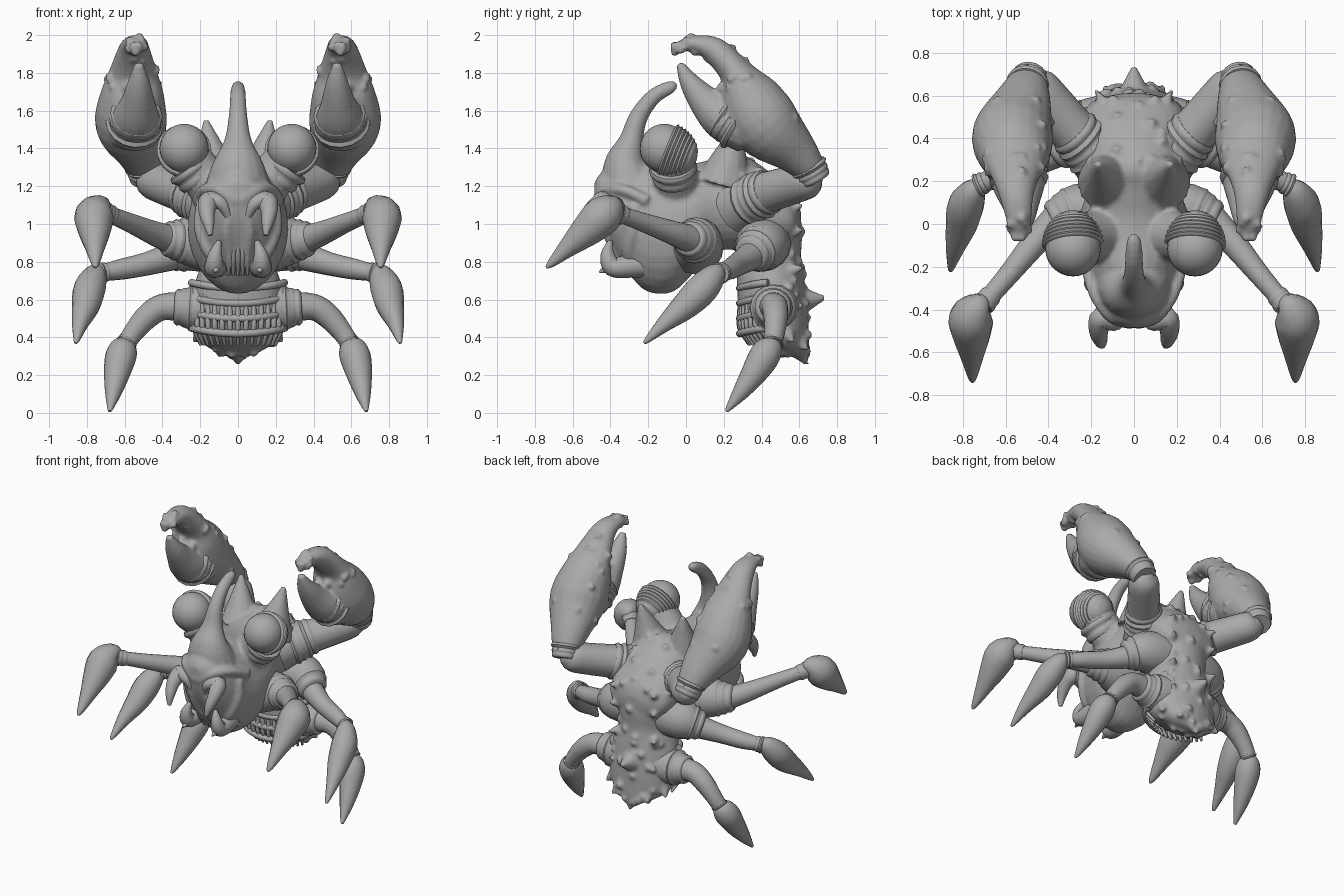
import bpy, bmesh, math, random
from mathutils import Vector, Matrix

random.seed(4)
if "Cube" in bpy.data.objects:
    bpy.data.objects.remove(bpy.data.objects["Cube"])

shell = bpy.data.materials.new("shell grey")
shell.use_nodes = True
shell.diffuse_color = (0.4, 0.4, 0.4, 1)
for node in shell.node_tree.nodes:
    if node.type == 'BSDF_PRINCIPLED':
        node.inputs["Base Color"].default_value = shell.diffuse_color

X, Y, Z = Vector((1, 0, 0)), Vector((0, 1, 0)), Vector((0, 0, 1))


def spline(rows, sub):
    """Smooth rows of (x, y, z, radius, second radius)."""
    rows = [list(r) + [r[3]] * (5 - len(r)) for r in rows]
    out = []
    for i in range(len(rows) - 1):
        a, b, c, d = (rows[max(i - 1, 0)], rows[i], rows[i + 1],
                      rows[min(i + 2, len(rows) - 1)])
        for k in range(sub):
            t = k / sub
            out.append([q + (r - p) * t / 2 + (p - 2.5 * q + 2 * r - s / 2) * t * t
                        + (1.5 * (q - r) + (s - p) / 2) * t ** 3
                        for p, q, r, s in zip(a, b, c, d)])
    return out + [rows[-1]]


def loft(bm, rows, ref=Z, axis=None, seg=16, sub=4):
    """Skin elliptical rings along a smooth path and return the side faces."""
    pts = spline(rows, sub)
    rings, faces = [], []
    for i, p in enumerate(pts):
        c = Vector(p[:3])
        t = axis or (Vector(pts[min(i + 1, len(pts) - 1)][:3])
                     - Vector(pts[max(i - 1, 0)][:3])).normalized()
        u = (ref - t * ref.dot(t)).normalized()
        v = t.cross(u)
        ra, rb = max(p[3], 0.004), max(p[4], 0.004)
        rings.append([bm.verts.new(c + u * ra * math.cos(w) + v * rb * math.sin(w))
                      for w in (math.tau * k / seg for k in range(seg))])
    for a, b in zip(rings, rings[1:]):
        for k in range(seg):
            n = (k + 1) % seg
            faces.append(bm.faces.new((a[k], a[n], b[n], b[k])))
    bm.faces.new(rings[0][::-1])
    bm.faces.new(rings[-1])
    bm.normal_update()
    return faces


def cuff(bm, p, q, r0, r1, folds, ref=Z):
    """Loose, uneven wrinkled skin around a joint."""
    n = folds * 2
    rows = []
    for i in range(n + 1):
        t = i / n
        c = Vector(p).lerp(Vector(q), t)
        fold = random.uniform(1.02, 1.08) if i % 2 else random.uniform(.94, .99)
        rows.append((*c, (r0 + (r1 - r0) * t) * fold))
    loft(bm, rows, ref, sub=2)


def bumps(bm, faces, count, size):
    spots = [f.calc_center_median() for f in random.sample(faces, min(count, len(faces)))]
    for s in spots:
        bmesh.ops.create_icosphere(bm, subdivisions=2, radius=size * random.uniform(0.7, 1.2),
                                   matrix=Matrix.Translation(s))


def spike(bm, base, tip, r):
    ref = Z if abs((Vector(tip) - Vector(base)).normalized().z) < 0.8 else X
    mid = Vector(base).lerp(Vector(tip), 0.55)
    loft(bm, [(*base, r), (*mid, r * 0.5), (*tip, r * 0.1)], ref, seg=12)


def finish(bm, name, mirror=False, voxel=0):
    bmesh.ops.recalc_face_normals(bm, faces=bm.faces)
    mesh = bpy.data.meshes.new(name)
    bm.to_mesh(mesh)
    bm.free()
    mesh.materials.append(shell)
    obj = bpy.data.objects.new(name, mesh)
    bpy.context.collection.objects.link(obj)
    bpy.ops.object.select_all(action='DESELECT')
    obj.select_set(True)
    bpy.context.view_layer.objects.active = obj
    bpy.ops.object.shade_smooth_by_angle(angle=math.radians(50))
    if voxel:
        fuse = obj.modifiers.new("fuse", 'REMESH')
        fuse.mode, fuse.voxel_size, fuse.use_smooth_shade = 'VOXEL', voxel, True
        soft = obj.modifiers.new("soften", 'SMOOTH')
        soft.factor, soft.iterations = 0.5, 3
    if mirror:
        obj.modifiers.new("mirror", 'MIRROR').use_mirror_merge = False


# Head and thorax, fused with the horn, abdomen, eye stalks and back spikes
bm = bmesh.new()
trunk = loft(bm, [(0, -.485, 1.17, .04, .05), (0, -.45, 1.13, .12, .14), (0, -.37, 1.07, .175, .24),
                  (0, -.29, 1.02, .21, .3), (0, -.2, .99, .235, .35), (0, -.07, .98, .265, .34),
                  (0, .04, 1.03, .255, .29), (0, .16, 1.1, .22, .25), (0, .28, 1.12, .24, .255),
                  (0, .45, 1.06, .25, .21), (0, .57, 1.02, .2, .13), (0, .61, 1.01, .06, .05)],
             X, Y, seg=28)
bumps(bm, [f for f in trunk if f.calc_center_median().y > .3 and f.calc_center_median().z > 1.1], 18, .024)
loft(bm, [(0, -.28, 1.15, .19, .18), (0, -.32, 1.31, .14, .12), (0, -.29, 1.44, .074, .066),
          (0, -.25, 1.57, .05), (0, -.17, 1.675, .042), (0, -.08, 1.725, .034),
          (0, -.045, 1.735, .012)], X)
back = loft(bm, [(0, .42, 1.15, .14, .12), (0, .43, .98, .21, .18), (0, .44, .82, .19, .17),
                 (0, .45, .68, .23, .18), (0, .465, .52, .25, .18), (0, .5, .4, .22, .15),
                 (0, .56, .33, .13, .09), (0, .59, .3, .05, .04)], X, -Z, seg=28)
bumps(bm, [f for f in back if f.calc_center_median().y > 0.5], 45, .025)
spike(bm, (0, .57, .59), (0, .74, .61), .1)
spike(bm, (0, .58, .36), (0, .645, .25), .07)
for s in (1, -1):
    spike(bm, (s * .12, .2, 1.22), (s * .17, .28, 1.55), .15)
    spike(bm, (s * .1, .57, .4), (s * .14, .65, .33), .06)
    spike(bm, (s * .18, .52, .44), (s * .24, .57, .37), .06)
    for z in (.55, .75, .95, 1.08):
        spike(bm, (s * .13, .53, z), (s * .18, .63, z + .02), .05)
    loft(bm, [(s * .1, -.04, 1.15, .13), (s * .2, -.06, 1.27, .12), (s * .28, -.07, 1.37, .12)], Y)
    # brow and cheek ridges
    loft(bm, [(s * .01, -.475, 1.12, .02), (s * .1, -.43, 1.18, .035), (s * .18, -.33, 1.18, .03),
              (s * .22, -.2, 1.12, .03)], Z)
    loft(bm, [(s * .195, -.27, 1.1, .03), (s * .195, -.28, .98, .04), (s * .15, -.3, .86, .04),
              (s * .09, -.3, .76, .02)], X)
    loft(bm, [(s * .03, -.46, 1.1, .02), (s * .06, -.43, .98, .025), (s * .055, -.39, .9, .03),
              (s * .04, -.33, .77, .02)], X)
finish(bm, "body", voxel=.013)

# Mouth bristles between the jaws
bm = bmesh.new()
for i in range(-2, 3):
    x = i * .025
    loft(bm, [(x, -.39, .92, .012), (x, -.37, .83, .014), (x, -.31, .73, .008)], X, seg=8)
finish(bm, "mouth_bristles")

# Ribbed belly: broad cross bands and fine upright ridges
bm = bmesh.new()
for i in range(4):
    z = .42 + i * .08
    rows = []
    for k in range(-5, 6):
        a = k * .28
        rows.append((.25 * math.sin(a), .465 - .18 * math.cos(a), z + .03 * math.sin(a) ** 2, .02))
    loft(bm, rows, Z, seg=10, sub=2)
for k in range(-7, 8):
    a = k * .17
    x, y = .25 * math.sin(a), .465 - .18 * math.cos(a)
    loft(bm, [(x * .85, y + .05, .36, .008), (x, y, .45, .014), (x, y, .54, .014),
              (x, y, .63, .008)], X, seg=8)
finish(bm, "belly_ribs")

# Tusks
bm = bmesh.new()
loft(bm, [(.05, -.45, 1.04, .02), (.09, -.465, 1.11, .035), (.15, -.44, 1.12, .055),
          (.165, -.5, 1.07, .045), (.155, -.55, 1, .03), (.147, -.57, .94, .012)], Y)
loft(bm, [(.1, -.2, .79, .07), (.12, -.31, .775, .06), (.125, -.39, .775, .052),
          (.12, -.415, .84, .037), (.1, -.4, .91, .012)], X)
spike(bm, (.12, -.38, .78), (.115, -.46, .745), .045)
finish(bm, "tusks", mirror=True)

# Eyeballs, and wrinkled lids that wrap them from behind and below
bm = bmesh.new()
bmesh.ops.create_uvsphere(bm, u_segments=28, v_segments=16, radius=.13,
                          matrix=Matrix.Translation((.285, -.115, 1.4)))
finish(bm, "eyeballs", mirror=True)
bm = bmesh.new()
rows = []
for i in range(17):
    t = i / 16
    c = Vector((.295, .055, 1.335)).lerp(Vector((.285, -.1, 1.395)), t)
    rows.append((*c, .141 * math.sqrt(1 - (1 - t) ** 2) * (1.03 if i % 2 else .96)))
loft(bm, rows, Z, seg=24, sub=2)
cuff(bm, (.2, -.06, 1.23), (.26, -.07, 1.31), .11, .125, 2, Y)
finish(bm, "eyelids", mirror=True)

# Claws: palm with long upper finger, and short lower finger
bm = bmesh.new()
palm = loft(bm, [(.49, .7, 1.24, .05), (.495, .665, 1.285, .09, .08), (.52, .57, 1.39, .135, .125),
                 (.565, .42, 1.53, .19, .185), (.56, .33, 1.68, .17, .16), (.555, .265, 1.8, .13, .09),
                 (.55, .15, 1.92, .085, .07), (.54, .04, 1.955, .062, .042),
                 (.535, -.04, 1.935, .048, .028), (.535, -.07, 1.92, .025, .014)], X, seg=22)
bumps(bm, [f for f in palm if f.calc_center_median().z > 1.4], 34, .02)
loft(bm, [(.55, .33, 1.5, .15, .13), (.54, .2, 1.56, .13, .12), (.53, .1, 1.65, .09, .088),
          (.525, .02, 1.75, .06, .055), (.525, -.035, 1.85, .022, .02)], X)
for x, y, z in ((.5, .19, 1.7), (.58, .19, 1.72), (.55, .12, 1.88)):
    bmesh.ops.create_icosphere(bm, subdivisions=2, radius=.03, matrix=Matrix.Translation((x, y, z)))
finish(bm, "claws", mirror=True, voxel=.012)

# Claw arms with shoulder and elbow folds
bm = bmesh.new()
loft(bm, [(.12, .28, 1.1, .16), (.26, .41, 1.16, .115), (.37, .54, 1.2, .105),
          (.46, .65, 1.235, .095), (.49, .7, 1.255, .04)], Z)
cuff(bm, (.18, .33, 1.12), (.29, .44, 1.175), .138, .115, 4)
cuff(bm, (.485, .69, 1.23), (.5, .645, 1.31), .08, .1, 3, X)
cuff(bm, (.55, .29, 1.52), (.535, .19, 1.59), .148, .125, 3, X)
spike(bm, (.48, .66, 1.27), (.5, .745, 1.32), .05)
finish(bm, "claw_arms", mirror=True)


def leg(name, hip, shin, foot):
    bm = bmesh.new()
    loft(bm, hip, Z)
    loft(bm, shin, Z)
    a, b = Vector(hip[-2][:3]), Vector(hip[-1][:3])
    cuff(bm, a.lerp(b, .1), b.lerp(a, -.2), hip[-2][3] * .97, hip[-1][3], 3)
    a, b = Vector(shin[-2][:3]), Vector(shin[-1][:3])
    cuff(bm, a.lerp(b, .7), a.lerp(b, 1.05), .05, .056, 2)
    finish(bm, name, mirror=True)
    bm = bmesh.new()
    loft(bm, foot, X, seg=14, sub=3)
    finish(bm, name.replace("legs", "feet"), mirror=True)


# Walking legs
leg("front_legs",
    [(.12, .05, .88, .15), (.27, .06, .91, .125), (.37, .02, .92, .085)],
    [(.33, .05, .91, .08), (.44, -.06, .95, .065), (.58, -.23, 1.01, .05), (.7, -.37, 1.06, .043)],
    [(.69, -.36, 1.08, .03), (.72, -.38, 1.085, .07), (.76, -.44, 1.045, .105), (.76, -.52, .97, .09),
     (.757, -.62, .88, .055), (.755, -.715, .79, .022), (.755, -.74, .77, .006)])
leg("middle_legs",
    [(.12, .41, .9, .15), (.26, .4, .88, .133), (.35, .35, .845, .09)],
    [(.32, .36, .84, .08), (.48, .28, .79, .062), (.62, .23, .76, .055), (.73, .18, .74, .042)],
    [(.72, .18, .76, .03), (.75, .155, .735, .06), (.785, .09, .66, .085), (.805, 0, .57, .075),
     (.835, -.11, .475, .045), (.855, -.205, .385, .016), (.86, -.22, .37, .006)])
leg("rear_legs",
    [(.1, .48, .57, .13), (.23, .46, .555, .122), (.32, .46, .56, .085)],
    [(.28, .46, .56, .08), (.4, .47, .56, .07), (.48, .475, .51, .065), (.55, .47, .43, .055),
     (.59, .46, .37, .05)],
    [(.59, .46, .39, .03), (.6, .45, .36, .065), (.62, .415, .3, .083), (.64, .36, .21, .07),
     (.66, .29, .11, .045), (.675, .23, .03, .018), (.68, .215, .008, .008)])
